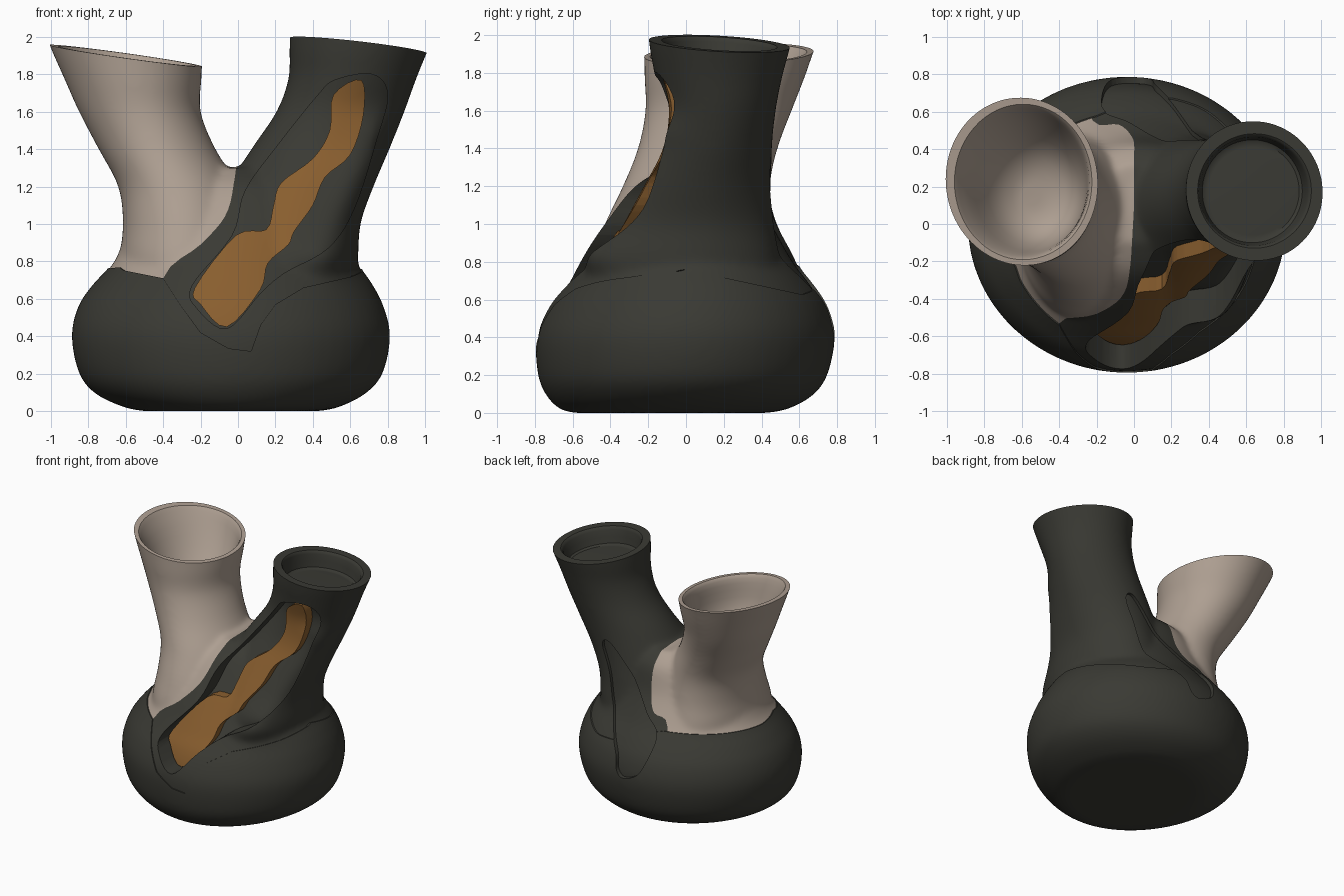
import bpy, bmesh, math
from mathutils import Vector

if "Cube" in bpy.data.objects:
    bpy.data.objects.remove(bpy.data.objects["Cube"])

helpers = []


def material(name, col):
    m = bpy.data.materials.new(name)
    m.diffuse_color = (*col, 1)
    m.use_nodes = True
    m.node_tree.nodes["Principled BSDF"].inputs["Base Color"].default_value = m.diffuse_color
    return m


DARK = material("charcoal", (0.042, 0.042, 0.034))
BEIGE = material("warm beige", (0.42, 0.345, 0.285))
AMBER = material("amber brown", (0.25, 0.112, 0.028))


def spline(pts, n, closed=False):
    """Catmull-Rom resampling of tuples of any length."""
    k, out = len(pts), []
    at = (lambda i: pts[i % k]) if closed else (lambda i: pts[max(0, min(k - 1, i))])
    for i in range(k if closed else k - 1):
        for s in range(n):
            t = s / n
            out.append(tuple(0.5 * (2 * b + (c - a) * t + (2 * a - 5 * b + 4 * c - d) * t * t
                                    + (3 * b - a - 3 * c + d) * t ** 3)
                             for a, b, c, d in zip(at(i - 1), at(i), at(i + 1), at(i + 2))))
    return out if closed else out + [pts[-1]]


def skin(name, rings):
    """Closed solid through rings of equal point count."""
    bm = bmesh.new()
    vs = [[bm.verts.new(p) for p in r] for r in rings]
    n = len(vs[0])
    for a, b in zip(vs, vs[1:]):
        for i in range(n):
            bm.faces.new((a[i], a[(i + 1) % n], b[(i + 1) % n], b[i]))
    caps = [bm.faces.new(vs[0]), bm.faces.new(vs[-1])]
    bmesh.ops.triangulate(bm, faces=caps)
    bmesh.ops.recalc_face_normals(bm, faces=bm.faces)
    me = bpy.data.meshes.new(name)
    bm.to_mesh(me)
    bm.free()
    o = bpy.data.objects.new(name, me)
    bpy.context.collection.objects.link(o)
    o.hide_render = True
    helpers.append(o)
    return o


def loft(name, secs, tilt=(0, 0), n=4, seg=64):
    """Sections (z, x0, x1, y0, y1) become ellipses, optionally tilted."""
    rings = []
    for z, x0, x1, y0, y1 in (spline(secs, n) if n > 1 else secs):
        r = []
        for i in range(seg):
            a = 2 * math.pi * i / seg
            dx, dy = (x1 - x0) / 2 * math.cos(a), (y1 - y0) / 2 * math.sin(a)
            r.append(((x0 + x1) / 2 + dx, (y0 + y1) / 2 + dy, z + tilt[0] * dx + tilt[1] * dy))
        rings.append(r)
    return skin(name, rings)


def prism(name, secs):
    """Sections (y, [(x, z), ...]) seen from the front."""
    return skin(name, [[(x, y, z) for x, z in pts] for y, pts in secs])


def apply(o):
    dg = bpy.context.evaluated_depsgraph_get()
    me = bpy.data.meshes.new_from_object(o.evaluated_get(dg))
    o.modifiers.clear()
    o.data = me


def boolean(o, other, op='DIFFERENCE'):
    m = o.modifiers.new("cut", 'BOOLEAN')
    m.operation, m.object, m.solver = op, other, 'MANIFOLD'
    apply(o)
    return o


def copy(o, name, dy=lambda z: 0, scale=1.0):
    """Copy of a solid, pushed along y by an amount depending on height."""
    c = bpy.data.objects.new(name, o.data.copy())
    bpy.context.collection.objects.link(c)
    for v in c.data.vertices:
        v.co = Vector((v.co.x * scale, v.co.y * scale + dy(v.co.z), v.co.z))
    c.hide_render = True
    helpers.append(c)
    return c


# Blended solid: bulb plus two necks
solid = loft("solid", [
    (0, -.5, .43, -.58, .42), (.02, -.6, .53, -.66, .53), (.09, -.75, .67, -.73, .66),
    (.2, -.84, .765, -.775, .74), (.4, -.88, .805, -.785, .78), (.56, -.845, .77, -.73, .75),
    (.68, -.765, .71, -.65, .68), (.8, -.66, .635, -.57, .59), (1.0, -.57, .6, -.43, .48),
    (1.2, -.38, .45, -.27, .42), (1.3, -.2, .25, -.1, .32)])
left = loft("left", [
    (.6, -.6, .1, -.5, .5), (.8, -.63, .05, -.5, .5), (1.0, -.615, .05, -.43, .46),
    (1.2, -.64, -.0, -.335, .445), (1.4, -.745, -.12, -.255, .485), (1.6, -.85, -.2, -.215, .56),
    (1.78, -.93, -.195, -.22, .63), (1.95, -1.005, -.185, -.225, .69), (2.2, -1.1, -.16, -.24, .79)])
right = loft("right", [
    (.6, -.1, .6, -.5, .5), (.8, -.1, .64, -.53, .5), (1.0, -.1, .655, -.42, .475),
    (1.2, -.05, .725, -.3, .455), (1.4, .07, .81, -.185, .455), (1.6, .205, .89, -.14, .475),
    (1.78, .27, .955, -.165, .51), (1.95, .275, 1.025, -.195, .555), (2.2, .285, 1.13, -.215, .61)])
boolean(solid, left, 'UNION')
boolean(solid, right, 'UNION')
m = solid.modifiers.new("blend", 'REMESH')
m.mode, m.voxel_size = 'VOXEL', 0.018
m = solid.modifiers.new("soften", 'SMOOTH')
m.factor, m.iterations = 0.5, 18
apply(solid)

# Gentle ridge to the right of the slot
a, b = Vector((.5, .85)), Vector((.75, 1.45))
for v in solid.data.vertices:
    p = Vector((v.co.x, v.co.z))
    t = max(0, min(1, (p - a).dot(b - a) / (b - a).length_squared))
    d = (p - a - t * (b - a)).length
    front = max(0, min(1, (.12 - v.co.y) / .2))
    v.co.y -= .055 * front * math.exp(-(d / .13) ** 2)

# Base shell region: follows the slot frame in front, level elsewhere
front_top = [(-1.3, .77), (-.7, .77), (-.4, .71), (-.31, .57), (-.2, .42), (-.05, .335),
             (.07, .32), (.12, .46), (.2, .57), (.35, .66), (.7, .74), (1.3, .74)]


def base_section(top):
    return top + [(1.3, -.3), (-1.3, -.3)]


mid_top = [(x, .76) for x, z in front_top]
back_top = [(x, .79 - .16 * min(1, max(0, (x + .15) / .4))) for x, z in front_top]
base_zone = prism("base_zone", [(-1.3, base_section(front_top)), (-.3, base_section(front_top)),
                                (0, base_section(mid_top)), (.6, base_section(back_top)),
                                (1.3, base_section(back_top))])

# Light neck region
outer = [(-1.4, .3), (-1.4, 2.5), (.05, 2.5)]
edge_f = outer + spline([(-.02, 1.36), (-.025, 1.2), (-.07, 1.04), (-.2, .89), (-.4, .71),
                         (-.42, .3)], 4)
edge_b = outer + spline([(-.0, 1.36), (.0, 1.15), (-.02, 1.0), (-.08, .89), (-.22, .81),
                         (-.32, .3)], 4)
light_zone = prism("light_zone", [(-1.3, edge_f), (-.25, edge_f), (.1, edge_b), (1.3, edge_b)])

# Front slot: outline prism kept in front of a pushed-back copy of the surface
slot_pts = [(.52, 1.77), (.72, 1.80), (.80, 1.69), (.74, 1.45), (.62, 1.08), (.48, .87),
            (.25, .74), (.12, .63), (-.06, .44), (-.22, .55), (-.245, .67), (-.03, .94),
            (.04, 1.18), (.22, 1.43), (.42, 1.68)]
slot = spline(slot_pts, 5, True)
slot_cut = boolean(prism("slot_cut", [(-1.3, slot), (.22, slot)]),
                   copy(solid, "slot_floor", lambda z: .225 - .06 * z))

# Shallow leaf panel on the back
leaf = spline([(.45, 1.28), (.37, 1.31), (.16, 1.08), (-.02, .88), (-.17, .74), (-.12, .5),
               (.02, .42), (.09, .46), (.12, .57), (.22, .7), (.32, .85), (.38, 1.08)], 5, True)
leaf_cut = boolean(prism("leaf_cut", [(1.3, leaf), (.1, leaf)]),
                   copy(solid, "leaf_floor", lambda z: -.025))

# Wavy ribbon in the slot
wave = spline([(-.06, .45), (-.2, .57), (-.23, .66), (-.01, .94), (.15, .97), (.19, 1.1),
               (.23, 1.22), (.4, 1.35), (.49, 1.5), (.51, 1.69), (.66, 1.77), (.67, 1.58),
               (.6, 1.37), (.465, 1.25), (.4, 1.1), (.3, .96), (.27, .89), (.16, .79),
               (.12, .65)], 4, True)
ribbon = boolean(copy(solid, "wavy_ribbon", lambda z: .155 - .065 * z),
                 prism("wave_zone", [(-1.3, wave), (.15, wave)]), 'INTERSECT')

# Rim planes and cups
T_L, T_R = (-.14, .03), (-.115, -.06)
rim_l = loft("rim_l", [(1.9, -1.25, .05, -.42, .88), (2.6, -1.25, .05, -.42, .88)], T_L, 1)
rim_r = loft("rim_r", [(1.955, .04, 1.24, -.42, .78), (2.6, .04, 1.24, -.42, .78)], T_R, 1)
cup_l = loft("cup_l", [(1.45, -.6, -.5, .1, .2), (1.46, -.65, -.42, .02, .29),
                       (1.52, -.74, -.32, -.07, .4), (1.65, -.82, -.265, -.13, .5),
                       (1.78, -.885, -.25, -.155, .575), (1.87, -.94, -.24, -.175, .62),
                       (1.91, -.97, -.215, -.2, .65), (1.96, -1.03, -.16, -.25, .7)], T_L, 2)
cup_r = loft("cup_r", [(1.82, .40, .87, -.06, .41), (1.83, .365, .9, -.1, .45),
                       (1.93, .35, .93, -.115, .465), (1.96, .335, .955, -.135, .49),
                       (2.02, .25, 1.03, -.2, .57)], T_R, 2)

# Final parts
base = boolean(copy(solid, "base_shell", scale=1.011), base_zone, 'INTERSECT')
upper = copy(solid, "dark_neck")
for c in (base_zone, rim_l, rim_r, cup_l, cup_r):
    boolean(upper, c)
light = boolean(copy(upper, "light_neck"), light_zone, 'INTERSECT')
boolean(upper, light_zone)
boolean(upper, slot_cut)
for o in (upper, base):
    boolean(o, leaf_cut)

for o, mat in ((base, DARK), (upper, DARK), (light, BEIGE), (ribbon, AMBER)):
    helpers.remove(o)
    o.hide_render = False
    o.data.materials.clear()
    o.data.materials.append(mat)
    bpy.ops.object.select_all(action='DESELECT')
    o.select_set(True)
    bpy.context.view_layer.objects.active = o
    bpy.ops.object.shade_smooth_by_angle(angle=math.radians(35))
for o in helpers:
    bpy.data.objects.remove(o)
